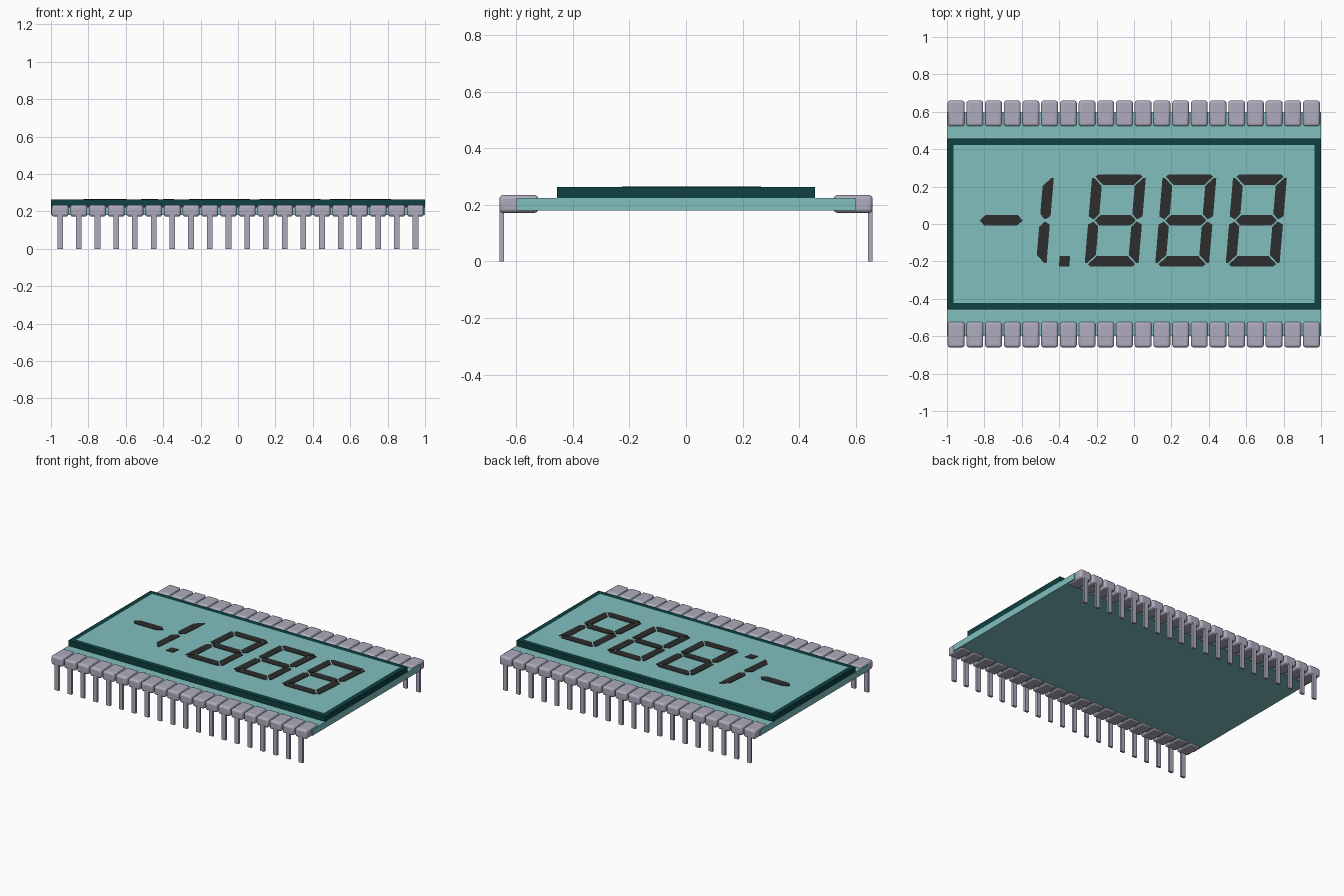
import bpy
import bmesh
from mathutils import Matrix, Vector

if "Cube" in bpy.data.objects:
    bpy.data.objects.remove(bpy.data.objects["Cube"])


def material(name, rgb):
    mat = bpy.data.materials.new(name)
    mat.use_nodes = True
    mat.diffuse_color = (*rgb, 1)
    mat.node_tree.nodes["Principled BSDF"].inputs["Base Color"].default_value = (*rgb, 1)
    return mat


teal = material("teal glass", (0.22, 0.52, 0.52))
dark_teal = material("dark teal frame", (0.005, 0.052, 0.052))
black = material("segment black", (0.026, 0.026, 0.026))
metal = material("lilac grey metal", (0.43, 0.41, 0.51))


def add_box(bm, low, high):
    low, high = Vector(low), Vector(high)
    size = Matrix.Diagonal((*(high - low), 1))
    return bmesh.ops.create_cube(bm, size=1, matrix=Matrix.Translation((low + high) / 2) @ size)


def finish(name, bm, *mats):
    bmesh.ops.recalc_face_normals(bm, faces=bm.faces[:])
    mesh = bpy.data.meshes.new(name)
    bm.to_mesh(mesh)
    bm.free()
    for mat in mats:
        mesh.materials.append(mat)
    obj = bpy.data.objects.new(name, mesh)
    bpy.context.collection.objects.link(obj)
    return obj


# Lower glass plate
bm = bmesh.new()
add_box(bm, (-1, -0.6, 0.18), (1, 0.6, 0.224))
finish("lower_glass", bm, teal)

# Upper plate with a dark border and a flush teal window
TOP = 0.263
bm = bmesh.new()
add_box(bm, (-1, -0.457, 0.224), (1, 0.457, TOP))
window = max(bm.faces, key=lambda f: f.calc_center_median().z)
bmesh.ops.inset_region(bm, faces=[window], thickness=0.049)
window.material_index = 1
finish("upper_plate", bm, dark_teal, teal)

# Contact clips gripping the glass edges, each with a leg
for side, label in ((-1, "front"), (1, "back")):
    clips, legs = bmesh.new(), bmesh.new()
    for i in range(20):
        x = -0.951 + 0.1 * i
        y_in, y_out = side * 0.522, side * 0.66
        add_box(clips, (x - 0.045, min(y_in, y_out), 0.172),
                (x + 0.045, max(y_in, y_out), 0.235))
        y_leg = side * 0.651
        add_box(legs, (x - 0.015, y_leg - 0.008, 0), (x + 0.015, y_leg + 0.008, 0.19))
    clip_row = finish(label + "_clips", clips, metal)
    bevel = clip_row.modifiers.new("rounded edges", "BEVEL")
    bevel.width = 0.014
    bevel.segments = 3
    bpy.ops.object.select_all(action="DESELECT")
    clip_row.select_set(True)
    bpy.context.view_layer.objects.active = clip_row
    bpy.ops.object.shade_smooth_by_angle()
    finish(label + "_legs", legs, metal)

# Slanted display segments, as thin plates
W, H, T, GAP = 0.288, 0.492, 0.056, 0.006
BASE_Y, SLANT = -0.227, 0.085
MID = H / 2


def add_segment(bm, origin_x, points):
    """Extrude a flat outline given in upright digit coordinates."""
    verts = [bm.verts.new((origin_x + u + SLANT * v, BASE_Y + v, TOP - 0.001))
             for u, v in points]
    face = bm.faces.new(verts)
    made = bmesh.ops.extrude_face_region(bm, geom=[face])["geom"]
    bmesh.ops.translate(bm, vec=(0, 0, 0.004),
                        verts=[g for g in made if isinstance(g, bmesh.types.BMVert)])


def flip_u(points):
    return [(W - u, v) for u, v in points]


def flip_v(points):
    return [(u, H - v) for u, v in points]


def bar(left, right):
    h = T / 2
    return [(left, MID), (left + h, MID + h), (right - h, MID + h),
            (right, MID), (right - h, MID - h), (left + h, MID - h)]


upper_left = [(0, H - 0.02), (0.012, H - 0.012 - GAP), (T, H - T - GAP),
              (T, MID + T / 2 + GAP), (T / 2, MID + GAP), (0, MID + T * 0.4)]
upper_right = flip_u(upper_left)
top_bar = [(0.018, H - 0.012), (0.032, H), (W - 0.032, H), (W - 0.018, H - 0.012),
           (W - T - GAP, H - T), (T + GAP, H - T)]
middle_bar = bar(T / 2 + GAP, W - T / 2 - GAP)
eight = [upper_left, upper_right, flip_v(upper_left), flip_v(upper_right),
         top_bar, flip_v(top_bar), middle_bar]

for n in range(3):
    bm = bmesh.new()
    for outline in eight:
        add_segment(bm, -0.265 + 0.377 * n, outline)
    finish("digit_%d" % (n + 1), bm, black)

bm = bmesh.new()
for outline in (upper_right, flip_v(upper_right)):
    add_segment(bm, -0.525 + T - W, outline)
finish("leading_one", bm, black)

bm = bmesh.new()
add_segment(bm, -0.402, [(0, 0), (T, 0), (T, T), (0, T)])
finish("decimal_point", bm, black)

bm = bmesh.new()
add_segment(bm, -0.825 - SLANT * MID, bar(0, 0.23))
finish("minus_sign", bm, black)
